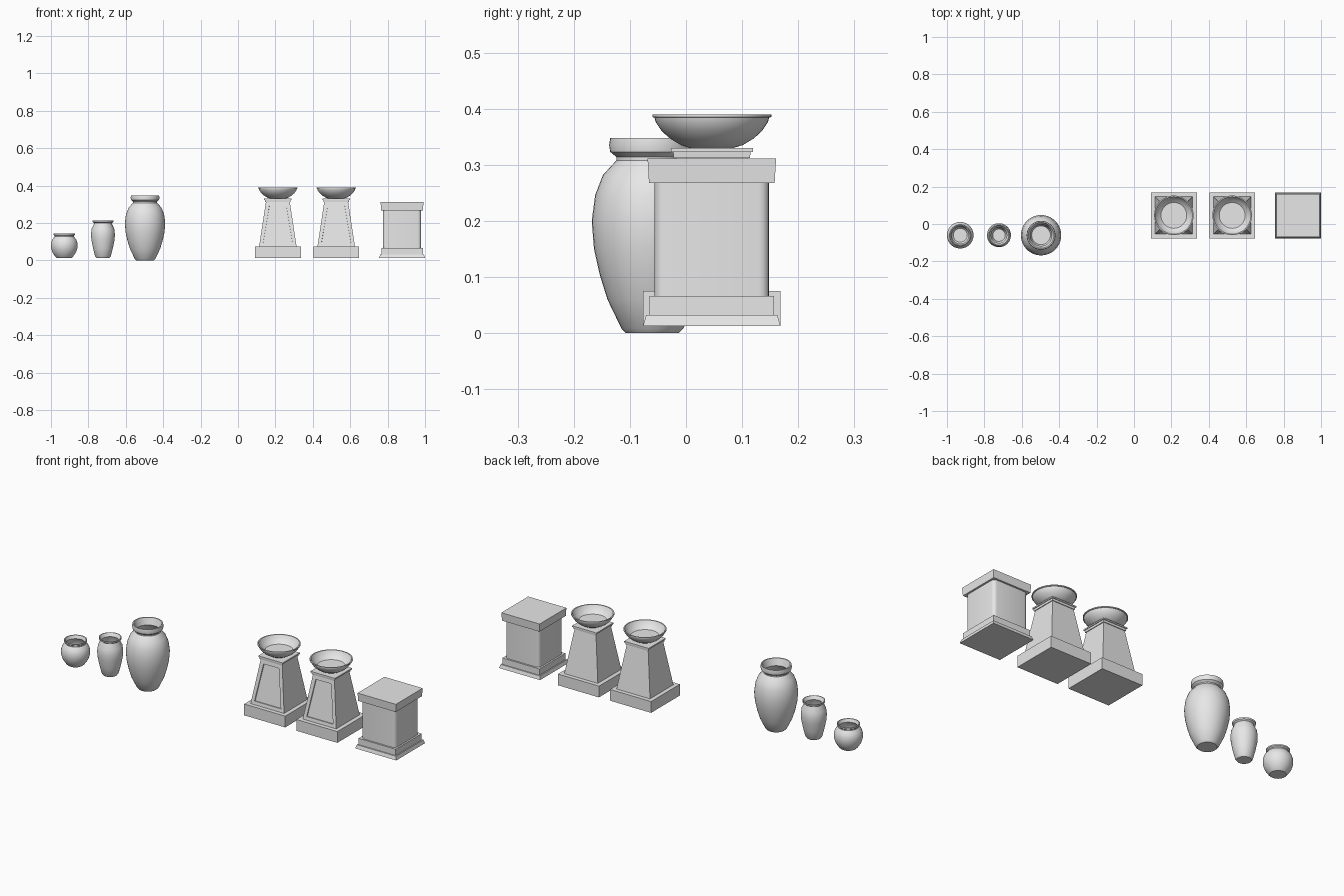
import bpy, bmesh, math

if "Cube" in bpy.data.objects:
    bpy.data.objects.remove(bpy.data.objects["Cube"], do_unlink=True)

stone = bpy.data.materials.new("pale_stone")
stone.use_nodes = True
GREY = (0.8, 0.8, 0.8, 1)
stone.diffuse_color = GREY
stone.node_tree.nodes["Principled BSDF"].inputs["Base Color"].default_value = GREY


def finish(bm, name, location, smooth=None):
    bmesh.ops.recalc_face_normals(bm, faces=bm.faces)
    mesh = bpy.data.meshes.new(name)
    bm.to_mesh(mesh)
    bm.free()
    mesh.materials.append(stone)
    obj = bpy.data.objects.new(name, mesh)
    bpy.context.collection.objects.link(obj)
    obj.location = location
    if smooth:
        bpy.ops.object.select_all(action="DESELECT")
        obj.select_set(True)
        bpy.context.view_layer.objects.active = obj
        bpy.ops.object.shade_smooth_by_angle(angle=math.radians(smooth))
    return obj


def lathe(name, profile, location, sides=40):
    """Closed turned shape; the profile runs from outer base to inner floor."""
    bm = bmesh.new()
    rings = []
    for r, z in profile:
        rings.append([bm.verts.new((r * math.cos(i * math.tau / sides),
                                    r * math.sin(i * math.tau / sides), z))
                      for i in range(sides)])
    for a, b in zip(rings, rings[1:]):
        for i in range(sides):
            j = (i + 1) % sides
            bm.faces.new((a[i], a[j], b[j], b[i]))
    bm.faces.new(rings[0][::-1])
    bm.faces.new(rings[-1])
    return finish(bm, name, location, 40)


def block(name, x, y, low, high, half_low, half_high, chamfer=0, panel=False):
    """Square block, optionally tapered, round-cornered or with a sunk front panel."""
    bm = bmesh.new()
    bmesh.ops.create_cube(bm, size=2)
    for v in bm.verts:
        half = half_high if v.co.z > 0 else half_low
        v.co = (v.co.x * half, v.co.y * half, high if v.co.z > 0 else low)
    if chamfer:
        corners = [e for e in bm.edges
                   if abs(e.verts[0].co.z - e.verts[1].co.z) > 0.001]
        bmesh.ops.bevel(bm, geom=corners, offset=chamfer, segments=4,
                        profile=0.5, affect="EDGES")
    if panel:
        bm.normal_update()
        front = min(bm.faces, key=lambda f: f.normal.y)
        bmesh.ops.inset_region(bm, faces=[front], thickness=0.028)
        # Second inset forms the steep wall of the sunk panel
        bmesh.ops.inset_region(bm, faces=[front], thickness=0.0005, depth=-0.006)
    return finish(bm, name, (x, y, 0), 35 if chamfer else None)


# Vases: outer wall, rolled lip, then inner wall down to the floor
VASE_Y = -0.06
lathe("large_vase",
      [(0.047, 0), (0.055, 0.008), (0.08, 0.06), (0.094, 0.105), (0.104, 0.15),
       (0.108, 0.2), (0.102, 0.246), (0.088, 0.282), (0.064, 0.308),
       (0.064, 0.314), (0.075, 0.323), (0.077, 0.335), (0.075, 0.348),
       (0.069, 0.348), (0.057, 0.312), (0.082, 0.278), (0.1, 0.2),
       (0.087, 0.105), (0.05, 0.012)], (-0.497, VASE_Y, 0))
lathe("medium_vase",
      [(0.035, 0.013), (0.042, 0.022), (0.053, 0.065), (0.062, 0.11),
       (0.064, 0.14), (0.06, 0.17), (0.049, 0.192), (0.047, 0.199),
       (0.055, 0.205), (0.056, 0.213), (0.052, 0.213), (0.042, 0.196),
       (0.056, 0.165), (0.058, 0.13), (0.048, 0.065), (0.033, 0.022)],
      (-0.722, VASE_Y, 0))
lathe("small_vase",
      [(0.039, 0.012), (0.047, 0.019), (0.063, 0.043), (0.071, 0.068),
       (0.071, 0.092), (0.064, 0.112), (0.051, 0.127), (0.051, 0.132),
       (0.057, 0.137), (0.057, 0.144), (0.052, 0.144), (0.045, 0.128),
       (0.06, 0.105), (0.065, 0.08), (0.056, 0.043), (0.037, 0.02)],
      (-0.929, VASE_Y, 0))

# Two tapered pedestals carrying offering bowls
STAND_Y = 0.046
for side, x in (("right", 0.213), ("left", 0.525)):
    block(side + "_pedestal_plinth", x, STAND_Y, 0.014, 0.075, 0.1225, 0.1225)
    block(side + "_pedestal_body", x, STAND_Y, 0.075, 0.312, 0.1, 0.064, panel=True)
    block(side + "_pedestal_collar", x, STAND_Y, 0.312, 0.323, 0.068, 0.069)
    block(side + "_pedestal_cap", x, STAND_Y, 0.323, 0.33, 0.073, 0.073)
    lathe(side + "_bowl",
          [(0.038, 0.33), (0.055, 0.335), (0.075, 0.347), (0.09, 0.361),
           (0.1, 0.376), (0.102, 0.384), (0.106, 0.385), (0.106, 0.39),
           (0.1, 0.39), (0.094, 0.378), (0.083, 0.364), (0.069, 0.352)],
          (x, STAND_Y, 0), sides=48)

# Altar: stepped base, round-cornered column and slab
ALTAR_X = 0.877
block("altar_foot", ALTAR_X, STAND_Y, 0.013, 0.032, 0.1225, 0.117)
block("altar_step", ALTAR_X, STAND_Y, 0.032, 0.066, 0.111, 0.111)
block("altar_column", ALTAR_X, STAND_Y, 0.066, 0.268, 0.102, 0.102, chamfer=0.018)
block("altar_slab", ALTAR_X, STAND_Y, 0.268, 0.311, 0.112, 0.1145)
